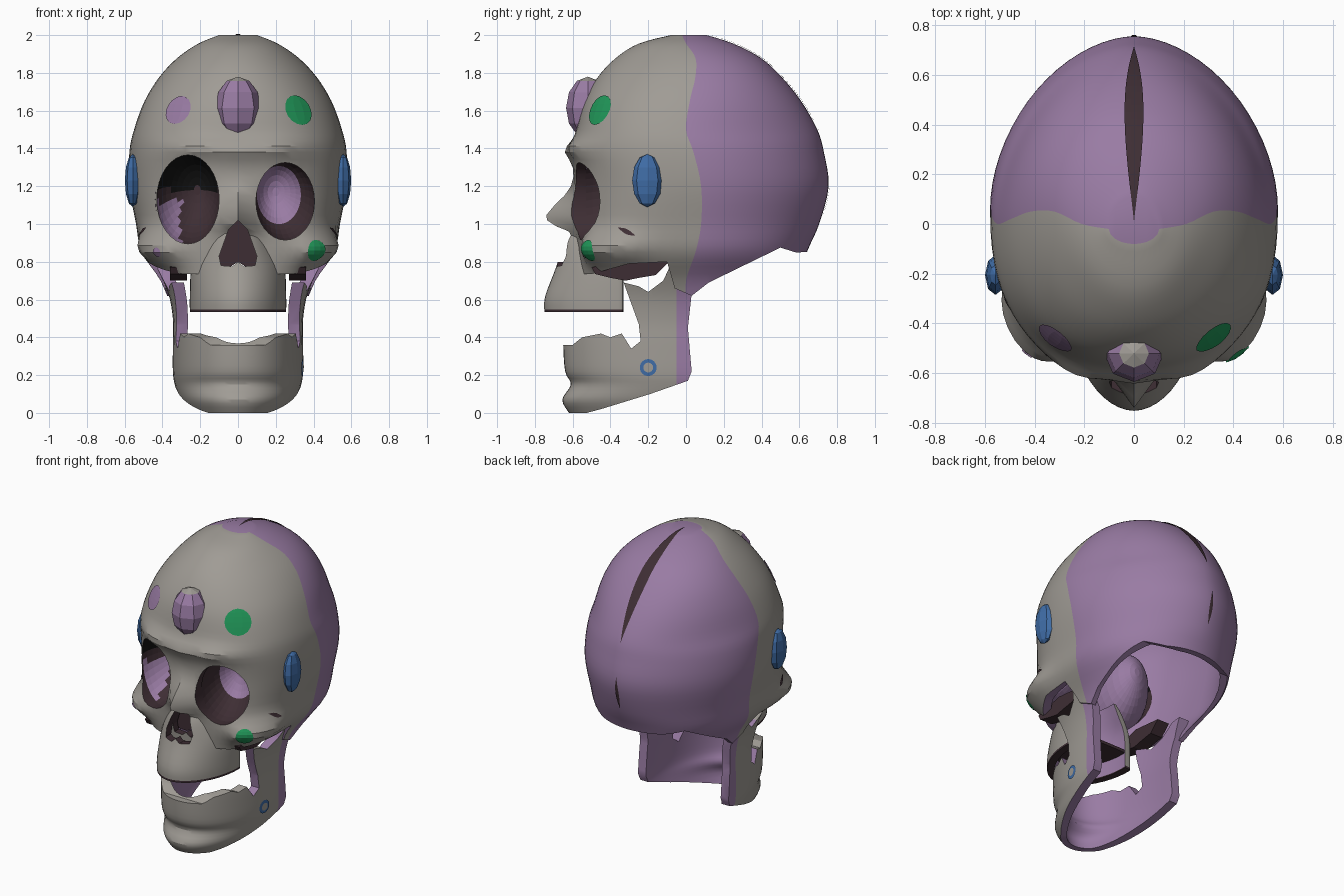
import bpy, bmesh, math
from mathutils import Vector
from mathutils.bvhtree import BVHTree

if "Cube" in bpy.data.objects:
    bpy.data.objects.remove(bpy.data.objects["Cube"])

# ---- colours (same slot order on every object) ----
GREY, PURPLE, DARK, BLUE, GREEN, BLACK = range(6)
MATS = []
for nm, col in [("bone grey", (.35, .33, .30)), ("violet", (.32, .20, .37)),
                ("dark brown", (.048, .027, .034)), ("blue", (.05, .15, .38)),
                ("green", (.015, .31, .10)), ("black", (.006, .006, .006))]:
    m = bpy.data.materials.new(nm)
    m.diffuse_color = (*col, 1)
    m.use_nodes = True
    m.node_tree.nodes["Principled BSDF"].inputs["Base Color"].default_value = m.diffuse_color
    MATS.append(m)


def finish(name, bm, fix=True):
    if fix:
        bmesh.ops.recalc_face_normals(bm, faces=bm.faces)
    me = bpy.data.meshes.new(name)
    bm.to_mesh(me)
    bm.free()
    for m in MATS:
        me.materials.append(m)
    ob = bpy.data.objects.new(name, me)
    bpy.context.collection.objects.link(ob)
    return ob


def loft(name, rows, mats=(GREY, PURPLE), n=64, steps=4):
    """rows: z, seam y, front y, back y, half width, front power, back power"""
    levels = []
    for j in range(len(rows) - 1):
        a, b, c, d = (rows[max(0, min(len(rows) - 1, j + k))] for k in (-1, 0, 1, 2))
        for s in range(steps):
            u = s / steps
            levels.append([.5 * (2 * q + (r - p) * u + (2 * p - 5 * q + 4 * r - t) * u * u
                                 + (3 * q - p - 3 * r + t) * u ** 3)
                           for p, q, r, t in zip(a, b, c, d)])
    levels.append(rows[-1])
    bm = bmesh.new()
    rings = []
    for z, c, yf, yb, w, pf, pb in levels:
        ring = []
        for i in range(n):
            t = 2 * math.pi * i / n
            cs, sn = math.cos(t), math.sin(t)
            e = 2 / (pf if i <= n // 2 else pb)
            x = w * math.copysign(abs(cs) ** e, cs) if abs(cs) > 1e-6 else 0
            s = abs(sn) ** e if abs(sn) > 1e-6 else 0
            ring.append(bm.verts.new((x, c + ((yf if i <= n // 2 else yb) - c) * s, z)))
        rings.append(ring)
    for r0, r1 in zip(rings, rings[1:]):
        for i in range(n):
            k = (i + 1) % n
            bm.faces.new((r0[i], r0[k], r1[k], r1[i])).material_index = mats[0 if i < n // 2 else 1]
    for r in (rings[0], rings[-1]):
        bm.faces.new(r).material_index = mats[1]
    return finish(name, bm)


def prism(pts, axis, a, b, mat, name=None):
    bm = bmesh.new()
    mk = (lambda p, t: (t, p[0], p[1])) if axis == 'x' else (lambda p, t: (p[0], t, p[1]))
    A, B = ([bm.verts.new(mk(p, t)) for p in pts] for t in (a, b))
    bm.faces.new(A)
    bm.faces.new(B[::-1])
    for i in range(len(pts)):
        k = (i + 1) % len(pts)
        bm.faces.new((A[i], A[k], B[k], B[i]))
    for f in bm.faces:
        f.material_index = mat
    ob = finish(name or "cutter", bm)
    ob.hide_render = name is None
    return ob


def cut(ob, cutter, op='DIFFERENCE'):
    md = ob.modifiers.new("cut", 'BOOLEAN')
    md.operation, md.solver, md.object = op, 'EXACT', cutter
    bpy.context.view_layer.objects.active = ob
    bpy.ops.object.modifier_apply(modifier=md.name)
    bpy.data.objects.remove(cutter)


def hollow(ob, rows, t, back):
    inner = [[z, c, yf + t, yb + back, w - t, pf, pb] for z, c, yf, yb, w, pf, pb in rows]
    inner[0][0] -= .05
    inner[-1][0] += .05
    cut(ob, loft("cutter", inner, (PURPLE, PURPLE)))


# ---- cranium ----
crown = [(.55, 0, -.56, .60, .35, 3, 2), (.70, 0, -.56, .60, .41, 3, 2),
         (.85, .05, -.57, .64, .51, 3, 2), (1.0, .08, -.58, .705, .54, 2.8, 1.85),
         (1.2, .08, -.585, .755, .575, 2.5, 1.8), (1.38, .04, -.60, .73, .575, 2.4, 1.8),
         (1.5, 0, -.58, .695, .55, 2.3, 1.8), (1.65, .02, -.54, .61, .495, 2.2, 1.9),
         (1.78, .05, -.465, .505, .415, 2.1, 2), (1.88, .05, -.37, .395, .32, 2, 2),
         (1.955, 0, -.25, .25, .21, 2, 2), (2.0, -.02, -.08, .11, .10, 2, 2)]
cranium = loft("cranium", crown, n=72)
# brow, cheek and nose bumps: x, z, spread x, spread up, spread down, amount
bumps = [(.22, 1.40, .16, .05, .05, .045), (-.22, 1.40, .16, .05, .05, .045), (0, 1.38, .09, .05, .05, .03),
         (.40, .86, .10, .08, .08, .075), (-.40, .86, .10, .08, .08, .075), (0, 1.02, .075, .13, .07, .165)]
for v in cranium.data.vertices:
    x, y, z = v.co
    wgt = max(0, min(1, (-.2 - y) / .2))
    for bx, bz, sx, su, sd, amt in bumps:
        v.co.y -= wgt * amt * math.exp(-((x - bx) / sx) ** 2 - ((z - bz) / (su if z > bz else sd)) ** 2)
    v.co.x += math.copysign(.055, x) * math.exp(-((y + .35) / .13) ** 2 - ((z - .87) / .08) ** 2) * min(1, abs(x) / .4)
inner = [(1.2 + (z - 1.2) * (.96 if z > 1.2 else 1.07), c, yf + .05, yb - .05, w - .05, pf, pb)
         for z, c, yf, yb, w, pf, pb in crown]
cut(cranium, loft("cutter", inner, (PURPLE, PURPLE), n=72))
cut(cranium, prism([(-.9, .75), (-.50, .735), (-.3, .79), (-.1, .8), (-.06, .66), (.03, .62), (.12, .69),
                    (.5, .875), (.58, .85), (.9, .855), (.9, .3), (-.9, .3)], 'x', -1, 1, PURPLE))

# ---- upper jaw ----
upper = [(z, -.36, yf, -.33, w, 1.9, 8) for z, yf, w in
         [(.535, -.75, .255), (.62, -.745, .255), (.78, -.685, .245), (.90, -.655, .19), (.96, -.62, .14)]]
upper_jaw = loft("upper_jaw", upper, (GREY, GREY), n=48)
hollow(upper_jaw, upper, .05, .15)
for p in upper_jaw.data.polygons:
    if p.center.z < .55:
        p.material_index = DARK
loft("palate", [(z, -.36, -.70, -.33, .215, 1.9, 8) for z in (.64, .66)], (DARK, DARK), 32, 1)
# dark bone under the cheeks
for s, nm in ((1, "right"), (-1, "left")):
    prism([(-.50, .77), (-.48, .735), (-.40, .715), (-.32, .70), (-.25, .715), (-.16, .73), (-.09, .80), (-.3, .82)],
          'x', s * .27, s * .36, DARK, nm + "_under_cheek")

# ---- eye openings and socket bowls (dark rim, violet back, violet outside) ----
for side, cx, cz, rx, rz in [("right", .25, 1.12, .155, .205), ("left", -.265, 1.13, .165, .235)]:
    ring = [(cx + rx * math.cos(k * math.pi / 16), cz + rz * math.sin(k * math.pi / 16)) for k in range(32)]
    cut(cranium, prism(ring, 'y', -1, -.27, DARK))
    for layer, big, deep in (("inside", 1.01, -.24), ("outside", 1.05, -.225)):
        bm = bmesh.new()
        rings = []
        for k in range(9):
            f = k / 8.6 * math.pi / 2
            row = []
            for px, pz in ring:
                x = cx + (px - cx) * math.cos(f) * big - math.copysign(.05, cx) * math.sin(f)
                y = (-.55 + .38 * (abs(px) - .1)) * (1 - math.sin(f)) + deep * math.sin(f)
                row.append(bm.verts.new((x, y, cz + .05 * math.sin(f) + (pz - cz) * math.cos(f) * big)))
            rings.append(row)
        for a, b in zip(rings, rings[1:]):
            for i in range(32):
                j = (i + 1) % 32
                bm.faces.new((a[i], a[j], b[j], b[i])).material_index = DARK if a in rings[:4] else PURPLE
        bm.faces.new(rings[-1]).material_index = PURPLE
        for fc in bm.faces:
            c = fc.calc_center_median()
            if layer == "outside":
                fc.material_index = PURPLE
            elif side == "left":
                fc.material_index = BLACK if c.z > 1.18 else PURPLE if c.x < -.30 and c.z < 1.12 else DARK
        finish(side + "_eye_socket_" + layer, bm)
for p in cranium.data.polygons:  # upper wall of the left opening
    if p.material_index == DARK and p.center.x < 0 and p.center.z > 1.18:
        p.material_index = BLACK

# ---- nose opening ----
half = [(.05, .97), (.10, .83), (.09, .78), (.03, .775)]
nose = [(0, 1.02)] + half + [(0, .80)] + [(-x, z) for x, z in half[::-1]]
for ob in (cranium, upper_jaw):
    cut(ob, prism(nose, 'y', -1, -.46, DARK))
prism([(x * 1.3, z) for x, z in nose], 'y', -.50, -.495, DARK, "nose_cavity_back")

# ---- lower jaw ----
lower = [(z, -.05, yf, .3, w, 2.1, 8) for z, yf, w in
         [(0, -.62, .27), (.07, -.655, .31), (.15, -.61, .335), (.22, -.64, .345), (.36, -.65, .345),
          (.5, -.65, .345), (.65, -.65, .375), (.85, -.65, .47)]]
lower_jaw = loft("lower_jaw", lower)
hollow(lower_jaw, lower, .06, .1)
cut(lower_jaw, prism([(-.9, -.1), (-.6, -.02), (-.45, .02), (-.19, .1), (.01, .17), (.03, .22), (.01, .45),
                      (.03, .63), (-.01, .82), (-.07, .81), (-.12, .70), (-.2, .64), (-.25, .67), (-.33, .69),
                      (-.29, .58), (-.25, .47), (-.24, .38), (-.29, .34), (-.34, .42), (-.40, .40), (-.45, .42),
                      (-.55, .40), (-.6, .36), (-.9, .36)], 'x', -1, 1, PURPLE), 'INTERSECT')
for p in lower_jaw.data.polygons:
    if p.normal.z > .6 and p.center.z > .3 and p.center.y < -.28:
        p.material_index = GREY


# ---- gems ----
def gem(name, loc, rad, mat, tip=9):
    bm = bmesh.new()
    bmesh.ops.create_uvsphere(bm, u_segments=8, v_segments=6, radius=1)
    for v in bm.verts:
        v.co = Vector(loc) + Vector([a * b for a, b in zip(v.co, rad)])
    for f in bm.faces:
        f.material_index = GREY if f.calc_center_median().z > tip else mat
    finish(name, bm)


gem("forehead_gem", (0, -.52, 1.615), (.12, .115, .165), PURPLE, 1.73)
for s, nm in ((1, "right"), (-1, "left")):
    gem(nm + "_temple_gem", (s * .557, -.205, 1.23), (.042, .08, .14), BLUE)


# ---- painted plates laid on the surface ----
def plate(name, tree, path, side, width, mat, rows=8, lift=.006):
    bm = bmesh.new()
    grid = []
    for k in range(rows + 1):
        u = k / rows
        o, d = path(u)
        w = width * max(.02, math.sin(math.pi * u))
        hits = [tree.ray_cast(o + side * w * q, d)[0] for q in (-1, -.33, .33, 1)]
        grid.append([bm.verts.new(h - d * lift) for h in hits if h is not None])
    for a, b in zip(grid, grid[1:]):
        for i in range(3):
            if len(a) == len(b) == 4:
                f = bm.faces.new((a[i], a[i + 1], b[i + 1], b[i]))
                f.material_index = mat
                f.normal_update()
                if f.normal.dot(d) > 0:
                    f.normal_flip()
    finish(name, bm, False)


def spot(name, tree, centre, out, r, mat, lift=.006):
    out = Vector(out).normalized()
    side = out.cross(Vector((0, 0, 1))).normalized()
    up = side.cross(out)
    plate(name, tree, lambda u: (Vector(centre) + out - up * r * math.cos(math.pi * u), -out), side, r, mat, 8, lift)


def arc(a0, a1):
    def f(u):
        a = math.radians(a0 + (a1 - a0) * u)
        d = Vector((0, math.cos(a), math.sin(a)))
        return Vector((0, 0, 1.2)) + d * 2, -d
    return f


bpy.context.view_layer.update()
deps = bpy.context.evaluated_depsgraph_get()
skull_tree, jaw_tree = (BVHTree.FromObject(o, deps) for o in (cranium, lower_jaw))
X, Z = Vector((1, 0, 0)), Vector((0, 0, 1))
plate("crown_seam", skull_tree, arc(89, 21), X, .038, DARK, 24)
plate("rear_seam", skull_tree, arc(4, -14), X, .012, DARK, 10)
spot("forehead_spot_right", skull_tree, (.315, -.45, 1.6), (.55, -.75, .3), .085, GREEN)
spot("forehead_spot_left", skull_tree, (-.31, -.45, 1.6), (-.55, -.75, .3), .08, PURPLE)
spot("cheek_spot_right", skull_tree, (.42, -.53, .86), (.5, -.85, 0), .056, GREEN)
spot("cheek_spot_left", skull_tree, (-.43, -.52, .85), (-.5, -.85, 0), .025, PURPLE)
spot("jaw_spot", jaw_tree, (.35, -.2, .24), (1, 0, 0), .045, BLUE)
spot("jaw_spot_centre", jaw_tree, (.35, -.2, .24), (1, 0, 0), .026, GREY, .009)
for s, nm in ((1, "right"), (-1, "left")):
    plate(nm + "_cheek_slit", skull_tree,
          lambda u: (Vector((s * 2, -.36 + .09 * u, .98 - .04 * u)), -X * s), Z, .014, DARK)

# ---- smooth bone, sharp rims ----
bpy.ops.object.select_all(action='DESELECT')
for ob in (cranium, upper_jaw, lower_jaw):
    ob.select_set(True)
bpy.context.view_layer.objects.active = cranium
bpy.ops.object.shade_smooth_by_angle(angle=math.radians(30))
